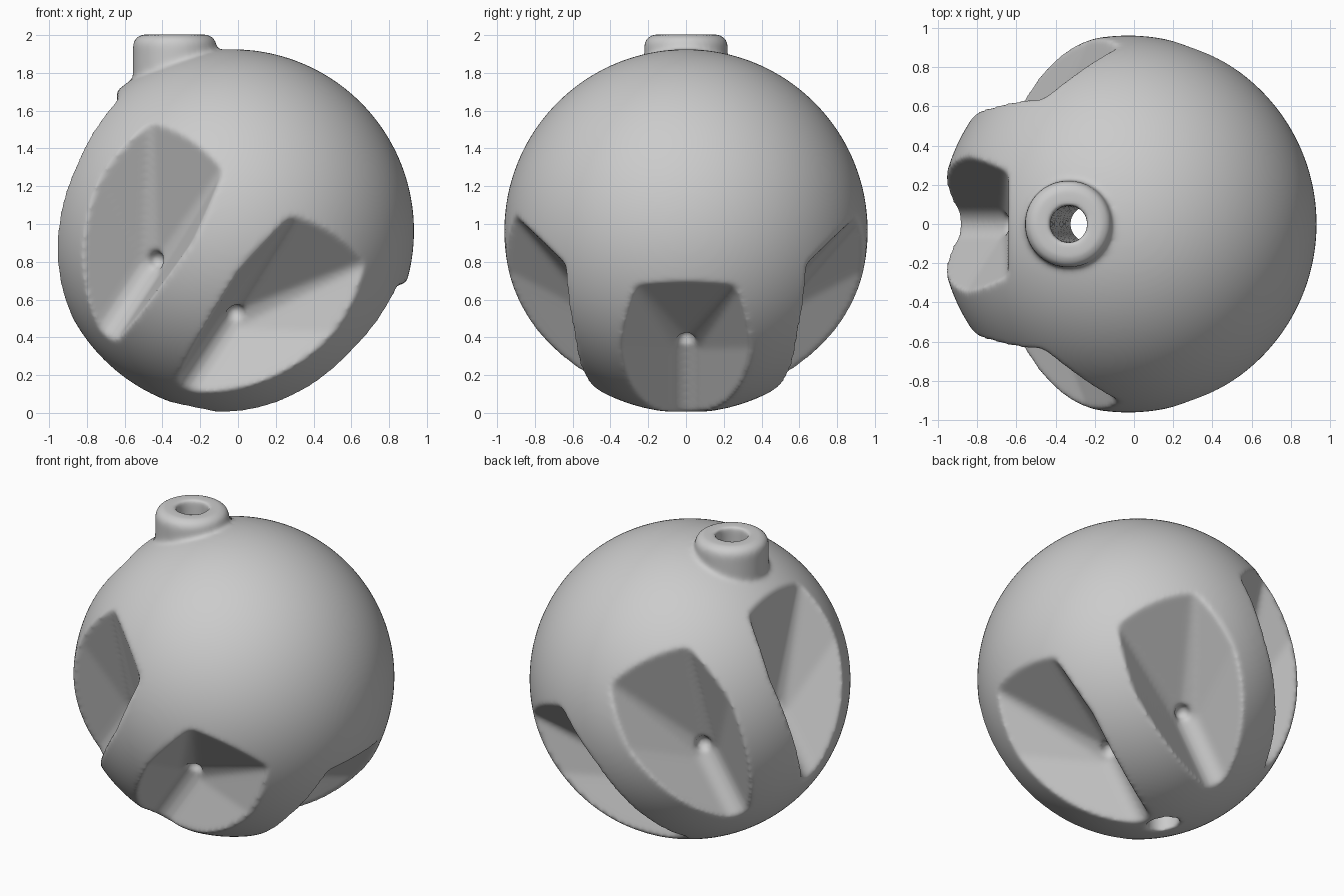
import bpy, bmesh, math
from mathutils import Matrix, Vector

cube = bpy.data.objects.get("Cube")
if cube:
    bpy.data.objects.remove(cube)

RADIUS = 0.962
CENTRE = Vector((-0.03, 0, 0.963))
# Pocket frame: local z is the tilted axis, local x points outward
FRAME = Matrix.Translation(CENTRE) @ Matrix.Rotation(math.radians(33.4), 4, 'Y')


def make_object(name, bm):
    bmesh.ops.recalc_face_normals(bm, faces=bm.faces)
    mesh = bpy.data.meshes.new(name)
    bm.to_mesh(mesh)
    bm.free()
    obj = bpy.data.objects.new(name, mesh)
    bpy.context.scene.collection.objects.link(obj)
    return obj


def add_boolean(obj, cutter, operation):
    mod = obj.modifiers.new(cutter.name, 'BOOLEAN')
    mod.operation = operation
    mod.solver = 'EXACT'
    mod.object = cutter
    cutter.hide_render = True


def pocket_points():
    """Shield-shaped pocket: sloped top wall, flared sides, rounded groove."""
    points = [(0.50, 0, -0.34)]
    for side in (-1, 1):
        points.append((1.14, side * 0.40, 0.61))
        points += [(1.20, side * 0.57, h) for h in (0.06, -1.2)]
    for h in (-0.40, -1.2):
        for step in range(9):
            angle = math.radians(-80 + step * 20)
            points.append((0.58 - 0.1 * math.cos(angle), 0.1 * math.sin(angle), h))
    return points


# Ball
bm = bmesh.new()
bmesh.ops.create_icosphere(bm, subdivisions=6, radius=RADIUS,
                           matrix=Matrix.Translation(CENTRE))
ball = make_object("fluted_ball", bm)

# Neck with a rounded rim
bm = bmesh.new()
rim = 0.06
profile = [(0, 1.4), (0.222, 1.4)]
for step in range(7):
    angle = math.radians(step * 15)
    profile.append((0.222 - rim + rim * math.cos(angle), 2.003 - rim + rim * math.sin(angle)))
profile.append((0, 2.003))
verts = [bm.verts.new((r, 0, z)) for r, z in profile]
edges = [bm.edges.new(pair) for pair in zip(verts, verts[1:])]
bmesh.ops.spin(bm, geom=verts + edges, cent=(0, 0, 0), axis=(0, 0, 1),
               angle=math.tau, steps=64)
bmesh.ops.remove_doubles(bm, verts=bm.verts, dist=0.0005)
bmesh.ops.translate(bm, verts=bm.verts, vec=(-0.335, 0, 0))
neck = make_object("neck", bm)

# Six pockets around the tilted axis
bm = bmesh.new()
for i in range(6):
    turn = FRAME @ Matrix.Rotation(math.radians(60 * i), 4, 'Z')
    verts = [bm.verts.new(turn @ Vector(p)) for p in pocket_points()]
    hull = bmesh.ops.convex_hull(bm, input=verts)
    inner = [v for v in hull["geom_interior"] if isinstance(v, bmesh.types.BMVert)]
    if inner:
        bmesh.ops.delete(bm, geom=inner, context='VERTS')
pockets = make_object("pocket_cutter", bm)

# Small dimple at the deepest point of each pocket
bm = bmesh.new()
for i in range(6):
    turn = FRAME @ Matrix.Rotation(math.radians(60 * i), 4, 'Z')
    bmesh.ops.create_icosphere(bm, subdivisions=3, radius=0.05,
                               matrix=turn @ Matrix.Translation((0.50, 0, -0.35)))
dimples = make_object("dimple_cutter", bm)

# Slightly slanted bore from the neck to the underside
bm = bmesh.new()
top, bottom = Vector((-0.335, 0, 2)), Vector((-0.225, 0, 0))
slant = (top - bottom).to_track_quat('Z', 'Y').to_matrix().to_4x4()
bmesh.ops.create_cone(bm, cap_ends=True, segments=48, radius1=0.095, radius2=0.095,
                      depth=2.4, matrix=Matrix.Translation((top + bottom) / 2) @ slant)
bore = make_object("bore_cutter", bm)

add_boolean(ball, neck, 'UNION')
for cutter in (pockets, dimples, bore):
    add_boolean(ball, cutter, 'DIFFERENCE')

# Soften every edge into a fillet
remesh = ball.modifiers.new("even_mesh", 'REMESH')
remesh.mode = 'VOXEL'
remesh.voxel_size = 0.014
soften = ball.modifiers.new("soften", 'SMOOTH')
soften.factor = 0.5
soften.iterations = 12

# Bake the modifiers and drop the helpers
depsgraph = bpy.context.evaluated_depsgraph_get()
baked = bpy.data.meshes.new_from_object(ball.evaluated_get(depsgraph))
ball.modifiers.clear()
ball.data = baked
for helper in (neck, pockets, dimples, bore):
    bpy.data.objects.remove(helper)
for face in baked.polygons:
    face.use_smooth = True

# Single grey material
grey = bpy.data.materials.new("plain_grey")
grey.use_nodes = True
colour = (0.6, 0.6, 0.6, 1)
grey.diffuse_color = colour
grey.node_tree.nodes["Principled BSDF"].inputs["Base Color"].default_value = colour
baked.materials.clear()
baked.materials.append(grey)
